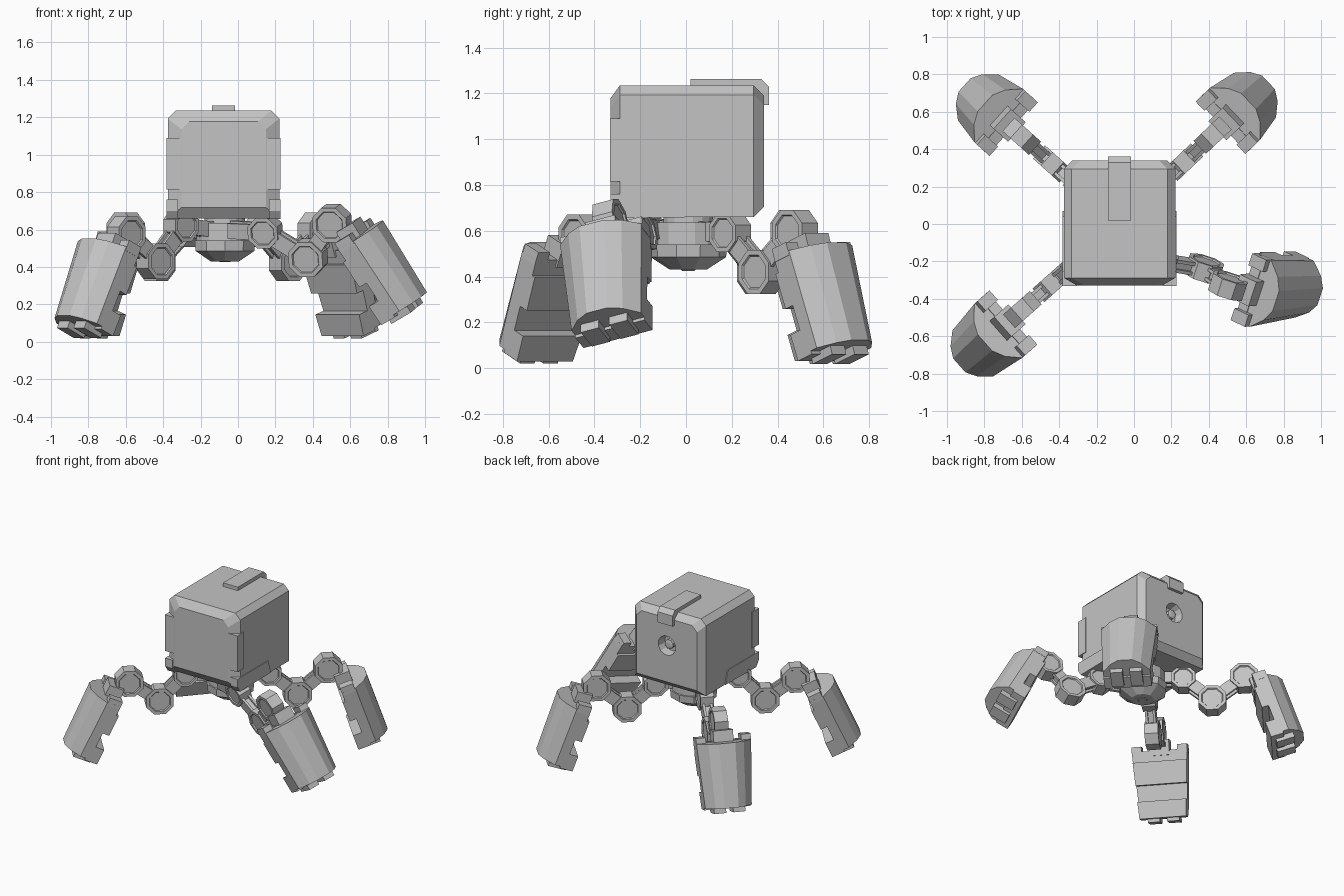
import bpy, bmesh
from math import sin, cos, pi, radians, atan2, hypot
from mathutils import Matrix, Vector

cube = bpy.data.objects.get("Cube")
if cube:
    bpy.data.objects.remove(cube, do_unlink=True)

grey = bpy.data.materials.new("plain_grey")
grey.use_nodes = True
grey.diffuse_color = (0.55, 0.55, 0.55, 1)
grey.node_tree.nodes["Principled BSDF"].inputs["Base Color"].default_value = (0.55, 0.55, 0.55, 1)


def loft(name, rings, frame=Matrix()):
    """Skin a list of equal point rings and cap both ends."""
    bm = bmesh.new()
    loops = [[bm.verts.new(frame @ Vector(p)) for p in ring] for ring in rings]
    n = len(loops[0])
    for a, b in zip(loops, loops[1:]):
        for i in range(n):
            j = (i + 1) % n
            bm.faces.new((a[i], a[j], b[j], b[i]))
    bm.faces.new(loops[0][::-1])
    bm.faces.new(loops[-1])
    bmesh.ops.recalc_face_normals(bm, faces=bm.faces)
    mesh = bpy.data.meshes.new(name)
    bm.to_mesh(mesh)
    bm.free()
    mesh.materials.append(grey)
    obj = bpy.data.objects.new(name, mesh)
    bpy.context.collection.objects.link(obj)
    return obj


def block(name, x, y, z, frame=Matrix()):
    rings = [[(x[0], y[0], h), (x[1], y[0], h), (x[1], y[1], h), (x[0], y[1], h)] for h in z]
    return loft(name, rings, frame)


def lathe(name, profile, frame=Matrix(), sides=8):
    """Turn (radius, height) pairs round the local z axis."""
    turn = pi / sides
    rings = [[(r * cos(turn * (2 * k + 1)), r * sin(turn * (2 * k + 1)), h)
              for k in range(sides)] for r, h in profile]
    return loft(name, rings, frame)


def body_ring(y, side, top):
    """Upright section of the body, inset by side and top, upper corners cut."""
    w, low, high, c = 0.298 - side, 0.66 + top, 1.235 - top, 0.042
    half = [(w, low), (w, high - c), (w - c, high)]
    return [(CX + x, y, z) for x, z in half] + [(CX - x, y, z) for x, z in half[::-1]]


# Body shell with sloped front and back rims and a round recess at the back
CX = -0.077
body = loft("body", [body_ring(-0.33, 0.072, 0.057), body_ring(-0.288, 0, 0),
                     body_ring(0.295, 0, 0), body_ring(0.34, 0.045, 0.045)])
back = Matrix.Translation((CX, 0.34, 0.98)) @ Matrix.Rotation(-pi / 2, 4, 'X')
cutter = lathe("port_cutter", [(0.06, -0.06), (0.085, 0.05)], back, 12)
cutter.hide_render = True
cut = body.modifiers.new("port", "BOOLEAN")
cut.operation = 'DIFFERENCE'
cut.object = cutter
bpy.context.view_layer.objects.active = body
bpy.ops.object.modifier_apply(modifier=cut.name)
bpy.data.objects.remove(cutter, do_unlink=True)
lathe("port_core", [(0.035, -0.07), (0.035, -0.025), (0.02, -0.02)], back)

# Roof strip, folded over the back edge
strip = [(0.02, 1.2), (0.02, 1.262), (0.33, 1.262), (0.362, 1.23), (0.362, 1.15), (0.32, 1.15), (0.3, 1.2)]
loft("roof_strip", [[(x, y, z) for y, z in strip] for x in (-0.14, -0.015)])

# Front corner plates and side skirts
skirt = [(-0.33, 0.7), (-0.33, 0.76), (0.04, 0.76), (0.07, 0.66), (-0.3, 0.655)]
for side, s in (("left", 1), ("right", -1)):
    edge = CX + s * 0.304
    block(f"corner_plate_{side}", sorted((edge - s * 0.075, edge)), (-0.332, -0.25), (0.815, 1.09))
    loft(f"skirt_{side}", [[(edge - s * d, y, z) for y, z in skirt] for d in (0.06, 0)])

# Hub under the body
hub = Matrix.Translation((-0.07, 0.01, 0))
lathe("hub_neck", [(0.11, 0.6), (0.11, 0.68)], hub, 16)
lathe("hub_drum", [(0.155, 0.51), (0.155, 0.635)], hub, 16)
lathe("hub_base", [(0.08, 0.43), (0.165, 0.485), (0.17, 0.54)], hub, 10)
lathe("hub_cap", [(0.03, 0.425), (0.045, 0.44)], hub)


def joint(name, frame, p, r):
    """Octagonal disc with a sunk face on both ends."""
    at = frame @ Matrix.Translation((p[0], 0, p[1])) @ Matrix.Rotation(pi / 2, 4, 'X')
    lathe(name, [(r * 0.72, -0.04), (r * 0.77, -0.048), (r, -0.048),
                 (r, 0.048), (r * 0.77, 0.048), (r * 0.72, 0.04)], at)


def strut(name, frame, p, q):
    """Core bar with a rail on each side, between two joints."""
    angle = atan2(q[1] - p[1], q[0] - p[0])
    at = frame @ Matrix.Translation((p[0], 0, p[1])) @ Matrix.Rotation(-angle, 4, 'Y')
    span = (0, hypot(q[0] - p[0], q[1] - p[1]))
    block(name + "_core", span, (-0.025, 0.025), (-0.025, 0.025), at)
    for s in (-1, 1):
        block(f"{name}_rail_{'inner' if s < 0 else 'outer'}", span,
              sorted((s * 0.018, s * 0.036)), (-0.042, 0.042), at)


def half_width(d):
    return 0.195 - 0.065 * (d - 0.1)


def plate(name, frame, o, d):
    """Block across the pod that follows its taper."""
    rings = []
    for k in d:
        w = half_width(k)
        rings.append([(o[0], -w, -k), (o[1], -w, -k), (o[1], w, -k), (o[0], w, -k)])
    loft(name, rings, frame)


def pod(name, frame):
    """Armoured foot: faceted outer shell, stepped inner plates, toes."""
    rings = []
    for k in (0.13, 0.58):
        w = half_width(k)
        half = [(0.06, w), (0.13, w), (0.2, 0.65 * w), (0.235, 0.3 * w)]
        rings.append([(o, v, -k) for o, v in half] + [(o, -v, -k) for o, v in half[::-1]])
    loft(name + "_shell", rings, frame)
    plate(name + "_top_plate", frame, (0.03, 0.09), (0.125, 0.2))
    plate(name + "_upper_plate", frame, (0.012, 0.09), (0.2, 0.36))
    plate(name + "_lower_plate", frame, (-0.003, 0.09), (0.475, 0.595))
    block(name + "_socket", (0.02, 0.13), (-0.07, 0.07), (-0.16, -0.05), frame)
    for side, s in (("a", 1), ("b", -1)):
        block(f"{name}_post_{side}", (0.03, 0.125), sorted((s * 0.125, s * 0.193)), (-0.15, -0.09), frame)
        block(f"{name}_toe_{side}", (0.03, 0.16), sorted((s * 0.025, s * 0.11)), (-0.62, -0.56), frame)


# Four legs: base point, heading, roll, inner end, hip, knee, ankle (reach, height), tilt
legs = [
    ("front_right_leg", (-0.08, 0), 221.5, 0, 0.1, (0.3, 0.62), (0.48, 0.43), (0.69, 0.575), 24),
    ("back_right_leg", (-0.08, 0), 138, 0, 0.1, (0.28, 0.59), (0.48, 0.42), (0.7, 0.595), 19),
    ("back_left_leg", (-0.08, 0), 43.5, 0, 0.1, (0.28, 0.59), (0.48, 0.42), (0.69, 0.595), 19),
    ("front_left_leg", (0.05, -0.17), -18, 14, -0.1, (0.1, 0.59), (0.33, 0.445), (0.48, 0.635), 29),
]
for name, base, heading, roll, inner, hip, knee, ankle, tilt in legs:
    pivot = 0.59
    frame = (Matrix.Translation((*base, pivot)) @ Matrix.Rotation(radians(heading), 4, 'Z')
             @ Matrix.Rotation(radians(roll), 4, 'X') @ Matrix.Translation((0, 0, -pivot)))
    strut(name + "_root", frame, (inner, 0.6), hip)
    strut(name + "_upper", frame, hip, knee)
    strut(name + "_lower", frame, knee, ankle)
    joint(name + "_hip", frame, hip, 0.09)
    joint(name + "_knee", frame, knee, 0.103)
    joint(name + "_ankle", frame, ankle, 0.103)
    pod(name + "_pod", frame @ Matrix.Translation((ankle[0], 0, ankle[1]))
        @ Matrix.Rotation(-radians(tilt), 4, 'Y'))
